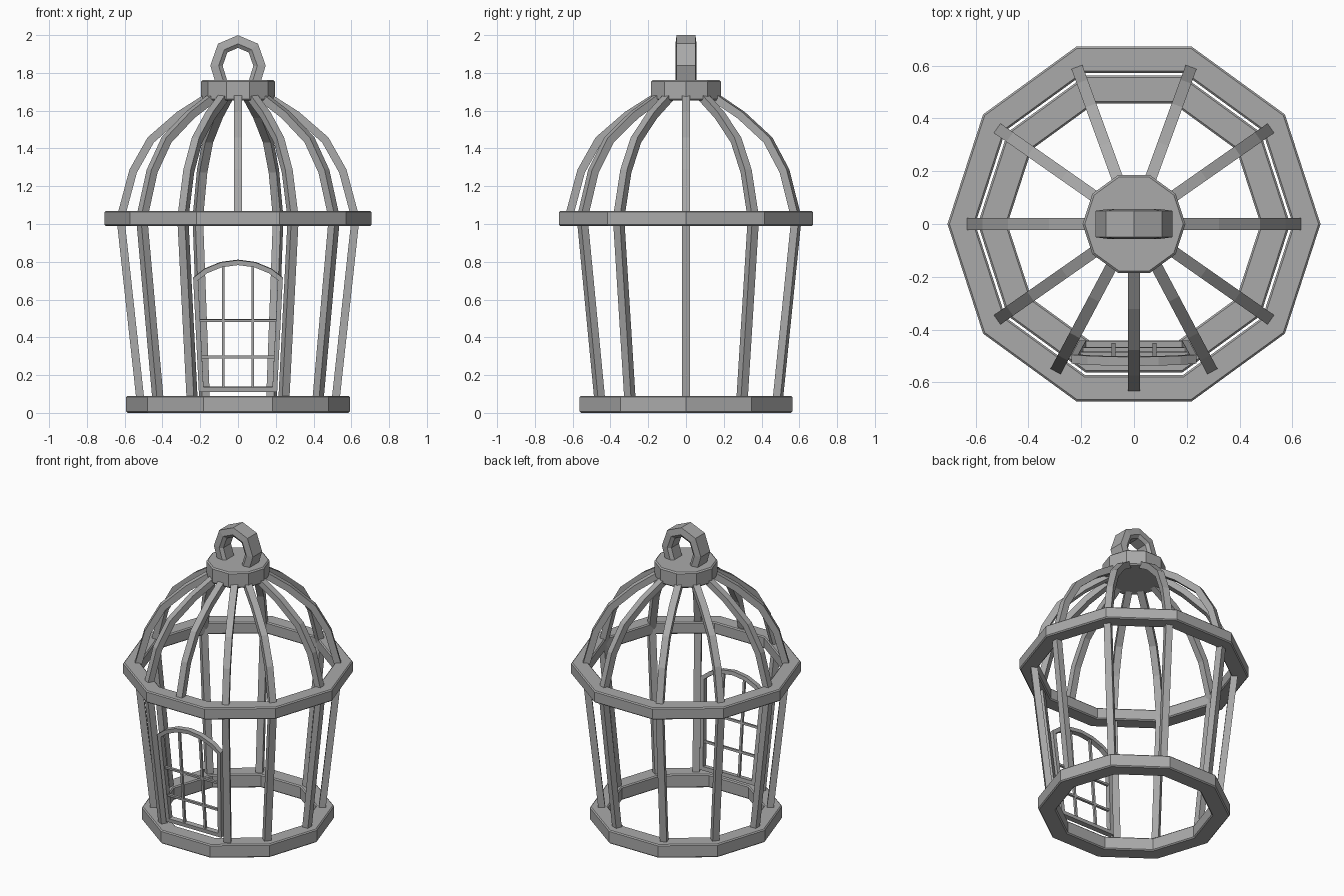
import bpy
import bmesh
from math import sin, cos, radians, pi
from mathutils import Vector

if "Cube" in bpy.data.objects:
    bpy.data.objects.remove(bpy.data.objects["Cube"])

metal = bpy.data.materials.new("grey metal")
metal.use_nodes = True
GREY = (0.4, 0.4, 0.4, 1)
metal.diffuse_color = GREY
metal.node_tree.nodes["Principled BSDF"].inputs["Base Color"].default_value = GREY


def finish(name, bm, bevel=0):
    """Turn a bmesh into a flat-shaded object."""
    bmesh.ops.recalc_face_normals(bm, faces=bm.faces)
    mesh = bpy.data.meshes.new(name)
    bm.to_mesh(mesh)
    bm.free()
    mesh.materials.append(metal)
    obj = bpy.data.objects.new(name, mesh)
    bpy.context.collection.objects.link(obj)
    if bevel:
        mod = obj.modifiers.new("edge", "BEVEL")
        mod.width, mod.segments = bevel, 1
        mod.limit_method, mod.angle_limit = "ANGLE", radians(60)
    return obj


def sweep(bm, path, side, section, closed=False):
    """Sweep a section of (across, along side) points on a planar path, with mitred corners."""
    path, side = [Vector(p) for p in path], Vector(side).normalized()
    n, loops = len(path), []
    for i, p in enumerate(path):
        before = path[i - 1] if i or closed else None
        after = path[(i + 1) % n] if i < n - 1 or closed else None
        d1 = (p - before).normalized() if before else (after - p).normalized()
        d2 = (after - p).normalized() if after else d1
        tangent = (d1 + d2).normalized()
        across = side.cross(tangent).normalized() / max(tangent.dot(d1), 0.4)
        loops.append([bm.verts.new(p + across * a + side * b) for a, b in section])
    m = len(section)
    for i in range(n if closed else n - 1):
        a, b = loops[i], loops[(i + 1) % n]
        for j in range(m):
            k = (j + 1) % m
            bm.faces.new((a[j], a[k], b[k], b[j]))
    if not closed:
        bm.faces.new(loops[0])
        bm.faces.new(loops[-1])


def box_section(w, d):
    return [(-w / 2, -d / 2), (w / 2, -d / 2), (w / 2, d / 2), (-w / 2, d / 2)]


def ten_sided(bm, radius, z):
    return [bm.verts.new((radius * cos(i * pi / 5), radius * sin(i * pi / 5), z)) for i in range(10)]


def band(name, outer, inner, z0, z1):
    """Hollow ten-sided band."""
    bm = bmesh.new()
    rims = [ten_sided(bm, r, z) for r, z in ((outer, z0), (outer, z1), (inner, z1), (inner, z0))]
    for a, b in zip(rims, rims[1:] + rims[:1]):
        for i in range(10):
            k = (i + 1) % 10
            bm.faces.new((a[i], a[k], b[k], b[i]))
    return finish(name, bm, 0.007)


# Base and middle bands
band("base_ring", 0.592, 0.48, 0, 0.09)
band("middle_ring", 0.707, 0.602, 0.99, 1.07)

# Crown cap closing the dome
bm = bmesh.new()
low, high = ten_sided(bm, 0.195, 1.655), ten_sided(bm, 0.195, 1.762)
bm.faces.new(low)
bm.faces.new(high)
for i in range(10):
    k = (i + 1) % 10
    bm.faces.new((low[i], low[k], high[k], high[i]))
finish("crown_cap", bm, 0.008)

# Cage bars: straight wall part and curved dome part
WALL = [(0.515, 0.05), (0.622, 1.03)]
DOME = [(0.622, 1.03), (0.555, 1.28), (0.462, 1.445), (0.31, 1.577), (0.14, 1.685)]


def bar(name, angle, profile):
    a = radians(angle)
    bm = bmesh.new()
    sweep(bm, [(r * cos(a), r * sin(a), z) for r, z in profile],
          (-sin(a), cos(a), 0), box_section(0.042, 0.044))
    finish(name, bm)


for angle in (0, 35, 70, 110, 145, 180, 215, 242, 298, 325):
    bar(f"wall_bar_{angle}", angle, WALL)
    bar(f"dome_bar_{angle}", angle, DOME)
bar("dome_bar_front", 270, DOME)

# Hanging loop
half = [(0.085, 1.74), (0.115, 1.838), (0.082, 1.932)]
loop = [(x, 0, z) for x, z in half] + [(0, 0, 1.967)] + [(-x, 0, z) for x, z in reversed(half)]
bm = bmesh.new()
sweep(bm, loop, (0, 1, 0), [(-0.032, -0.04), (-0.032, 0.04), (-0.012, 0.056),
                            (0.03, 0.05), (0.03, -0.05), (-0.012, -0.056)])
# Keep the bevelled side outward
if max(v.co.z for v in bm.verts) < 1.99:
    bmesh.ops.translate(bm, verts=bm.verts, vec=(0, 0, 0.005))
finish("hanging_loop", bm)


# Arched door leaning with the wall
def door_point(x, z):
    return (x, -0.448 - 0.09 * z, z)


NORMAL = (0, -1, -0.09)
right_half = [(0.195, 0.125), (0.224, 0.71), (0.17, 0.752), (0.09, 0.785)]
outline = right_half + [(0, 0.797)] + [(-x, z) for x, z in reversed(right_half)]
bm = bmesh.new()
sweep(bm, [door_point(*p) for p in outline], NORMAL, box_section(0.026, 0.034), closed=True)
finish("door_frame", bm)

bm = bmesh.new()
for x in (-0.078, 0.078):
    sweep(bm, [door_point(x, 0.125), door_point(x, 0.785)], NORMAL, box_section(0.015, 0.015))
for z in (0.297, 0.488):
    w = 0.19 + 0.05 * (z - 0.125)
    sweep(bm, [door_point(-w, z), door_point(w, z)], NORMAL, box_section(0.015, 0.015))
finish("door_grille", bm)
